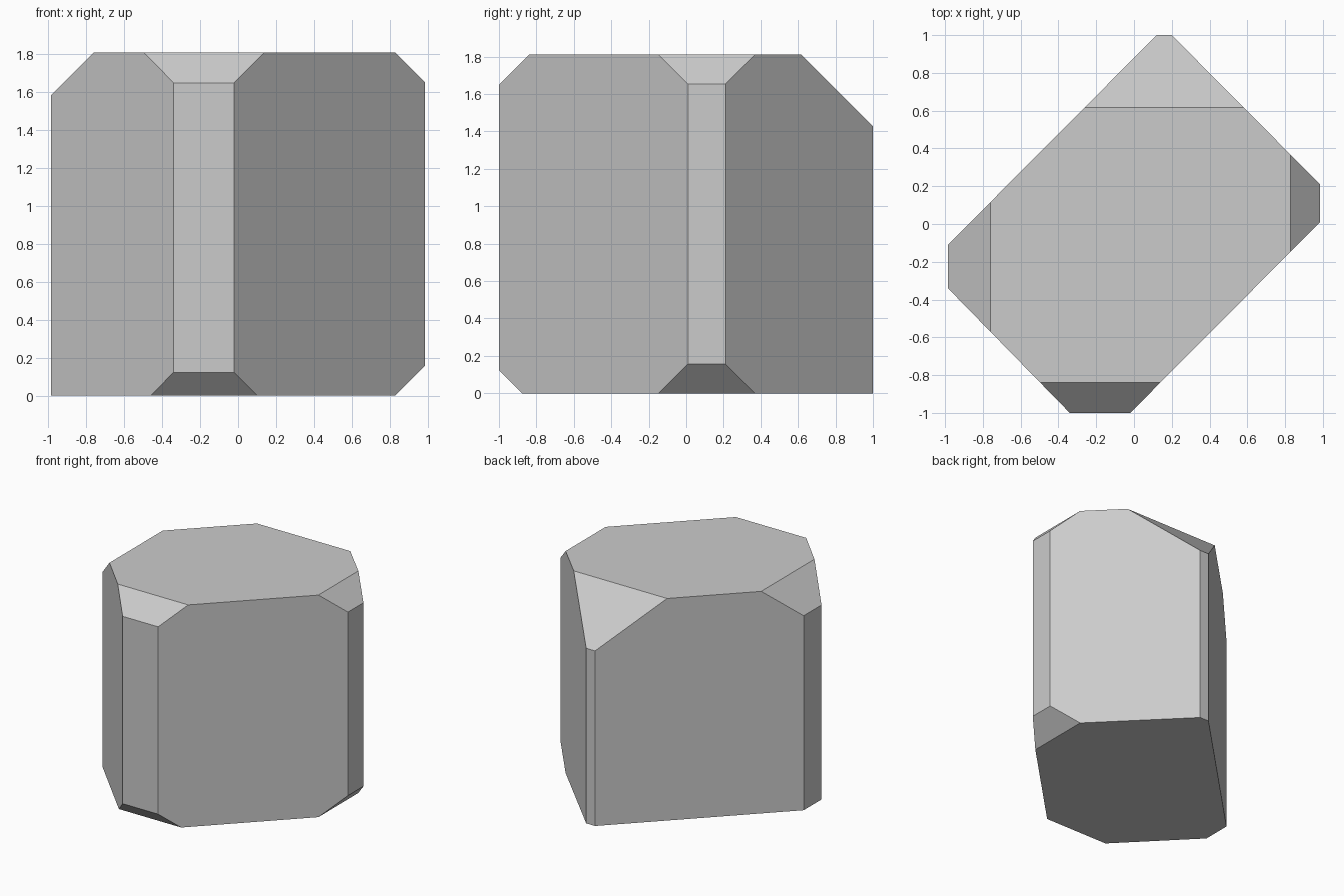
import bpy, bmesh
from mathutils import Vector

if "Cube" in bpy.data.objects:
    bpy.data.objects.remove(bpy.data.objects["Cube"])

H = 1.81

# Plan outline: a turned rectangle with blunted corners
outline = [(-0.34, -1.0), (-0.02, -1.0), (0.985, 0.01), (0.985, 0.21),
           (0.20, 1.0), (0.12, 1.0), (-0.985, -0.11), (-0.985, -0.34)]

bm = bmesh.new()
base = bm.faces.new([bm.verts.new((x, y, 0)) for x, y in outline])
ext = bmesh.ops.extrude_face_region(bm, geom=[base])
bmesh.ops.translate(bm, vec=(0, 0, H),
                    verts=[v for v in ext["geom"] if isinstance(v, bmesh.types.BMVert)])


def cut_corner(point, normal):
    """Slice a corner off and cap the opening."""
    cut = bmesh.ops.bisect_plane(bm, geom=bm.verts[:] + bm.edges[:] + bm.faces[:],
                                 plane_co=point, plane_no=Vector(normal).normalized(),
                                 clear_outer=True)
    edges = [e for e in cut["geom_cut"] if isinstance(e, bmesh.types.BMEdge)]
    bmesh.ops.contextual_create(bm, geom=edges)


# 45 degree corner cuts: four on the top, two underneath
cut_corner((0, 0.617, H), (0, 1, 1))
cut_corner((0, -0.84, H), (0, -1, 1))
cut_corner((0.828, 0, H), (1, 0, 1))
cut_corner((-0.76, 0, H), (-1, 0, 1))
cut_corner((0, -0.877, 0), (0, -1, -1))
cut_corner((0.828, 0, 0), (1, 0, -1))

bmesh.ops.recalc_face_normals(bm, faces=bm.faces[:])
mesh = bpy.data.meshes.new("faceted_block")
bm.to_mesh(mesh)
bm.free()
bpy.context.collection.objects.link(bpy.data.objects.new("faceted_block", mesh))
